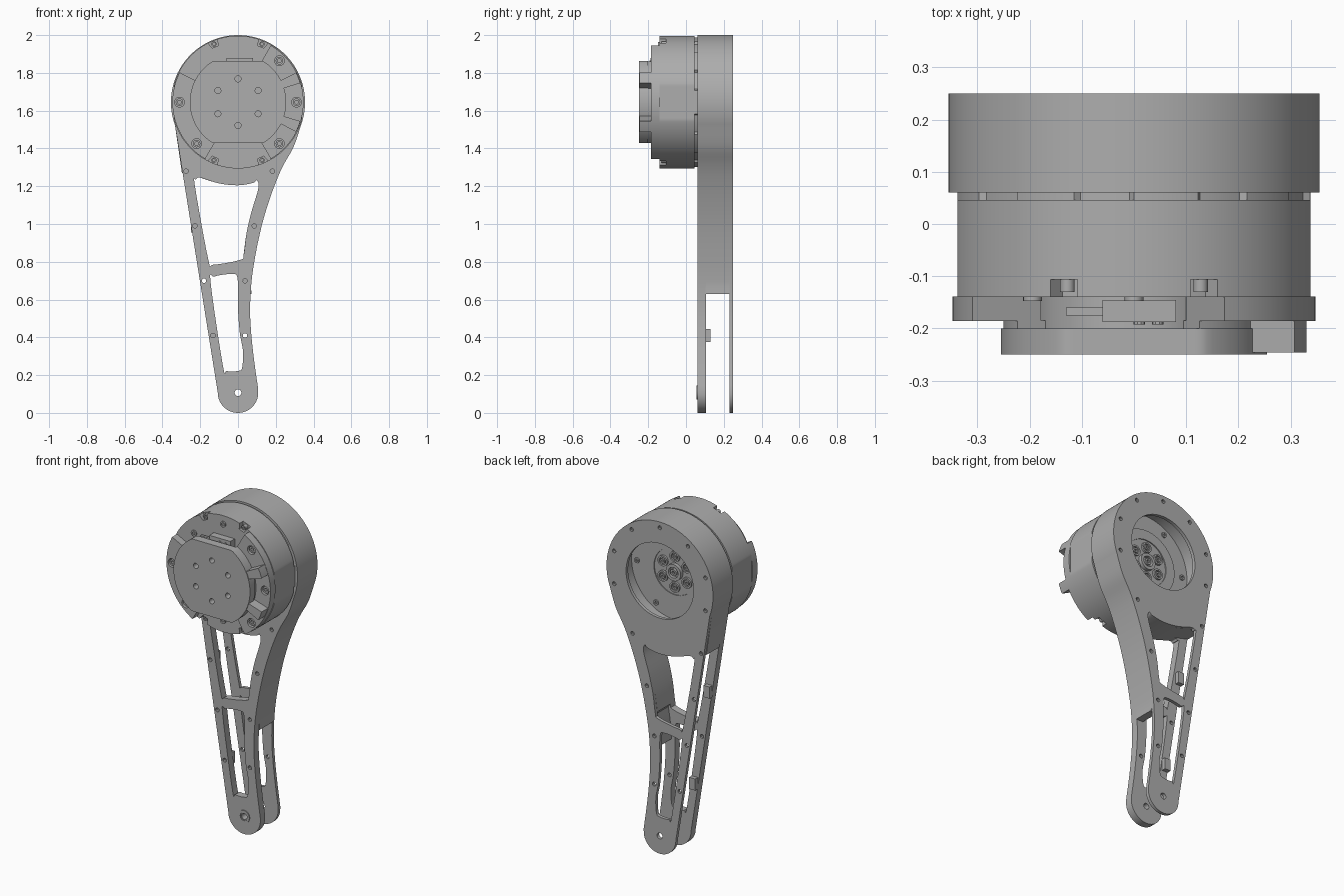
import bpy, bmesh
from math import sin, cos, radians, pi

cube = bpy.data.objects.get("Cube")
if cube:
    bpy.data.objects.remove(cube)

HUB_Z = 1.645      # centre height of the motor
PIVOT_Z = 0.107    # centre height of the lower pivot

grey = bpy.data.materials.new("satin grey")
grey.use_nodes = True
grey.diffuse_color = (0.42, 0.42, 0.42, 1)
bsdf = next(n for n in grey.node_tree.nodes if n.type == 'BSDF_PRINCIPLED')
bsdf.inputs["Base Color"].default_value = grey.diffuse_color


def arc(r, a0, a1, n=48, x=0, z=HUB_Z):
    """Points on an arc in the xz plane, angles in degrees."""
    angles = [radians(a0 + (a1 - a0) * i / n) for i in range(n + 1)]
    return [(x + r * cos(a), z + r * sin(a)) for a in angles]


def circle(r, x=0, z=HUB_Z, n=16):
    return arc(r, 0, 360, n, x, z)[:-1]


def polar(r, deg):
    return r * cos(radians(deg)), HUB_Z + r * sin(radians(deg))


def sector(r0, r1, a0, a1):
    return arc(r1, a0, a1, 32) + arc(r0, a1, a0, 32)


def smooth(pts, closed=False, steps=5):
    """Rounded path through the points."""
    n, out = len(pts), []
    pick = (lambda i: pts[i % n]) if closed else (lambda i: pts[max(0, min(n - 1, i))])
    for i in range(n if closed else n - 1):
        a, b, c, d = (pick(i + k) for k in (-1, 0, 1, 2))
        for s in range(steps):
            t = s / steps
            out.append(tuple(b[k] + 0.5 * t * (c[k] - a[k] + t * (2 * a[k] - 5 * b[k] + 4 * c[k] - d[k]
                             + t * (3 * (b[k] - c[k]) + d[k] - a[k]))) for k in (0, 1)))
    return out if closed else out + [pts[-1]]


def slab(name, outline, y0, y1, holes=()):
    """Flat part: an xz outline with holes, extruded from y0 to y1."""
    curve = bpy.data.curves.new(name, 'CURVE')
    curve.dimensions, curve.fill_mode = '2D', 'BOTH'
    curve.extrude = (y1 - y0) / 2
    for loop in [outline, *holes]:
        spline = curve.splines.new('POLY')
        spline.points.add(len(loop) - 1)
        for p, (x, z) in zip(spline.points, loop):
            p.co = (x, z, 0, 1)
        spline.use_cyclic_u = True
    temp = bpy.data.objects.new(name + "_path", curve)
    bpy.context.collection.objects.link(temp)
    mesh = bpy.data.meshes.new_from_object(temp.evaluated_get(bpy.context.evaluated_depsgraph_get()))
    bpy.data.objects.remove(temp)
    bm = bmesh.new()
    bm.from_mesh(mesh)
    bmesh.ops.remove_doubles(bm, verts=bm.verts, dist=0.0001)
    for v in bm.verts:
        x, z, depth = v.co
        v.co = (x, (y0 + y1) / 2 - depth, z)
    bmesh.ops.recalc_face_normals(bm, faces=bm.faces)
    bm.to_mesh(mesh)
    bm.free()
    mesh.materials.clear()
    mesh.materials.append(grey)
    obj = bpy.data.objects.new(name, mesh)
    bpy.context.collection.objects.link(obj)
    bpy.ops.object.select_all(action='DESELECT')
    obj.select_set(True)
    bpy.context.view_layer.objects.active = obj
    bpy.ops.object.shade_smooth_by_angle(angle=radians(30))
    return obj


def rect(x0, x1, z0, z1):
    return [(x0, z0), (x1, z0), (x1, z1), (x0, z1)]


# Arm outline: straight on one side, concave on the other
right_edge = smooth([(.107, .125), (.085, .28), (.07, .42), (.064, .55), (.072, .7), (.095, .85),
                     (.128, 1), (.167, 1.13), (.21, 1.245), (.245, 1.32), (.295, 1.41), (.334, 1.525)])
arm = right_edge + arc(.355, -19, 200, 90) + arc(.107, 180, 355, 32, 0, PIVOT_Z)

# Windows through both plates
window_right = [(.1, 1.232), (.108, 1.19), (.07, 1.06), (.045, .95), (.03, .84)]
window_top = [(-.2, 1.245), (-.1, 1.215), (0, 1.205), (.08, 1.218)]
upper_window = smooth(window_top + window_right
                      + [(.012, .81), (-.13, .785), (-.157, .81), (-.228, 1.2), (-.222, 1.235)], True)
lower_window = smooth([(-.145, .69), (-.125, .722), (-.03, .735), (-.002, .71), (0, .55), (.01, .42),
                       (.026, .33), (.022, .24), (0, .222), (-.06, .222), (-.08, .25)], True)

# Screw holes along the arm and round the housing
arm_holes = [(-.275, 1.28), (.182, 1.28), (-.228, .99), (.086, .99),
             (-.18, .7), (.037, .7), (-.132, .41), (.037, .41)]
screws = [circle(.012, x, z, 10) for x, z in arm_holes]
rim_screws = [circle(.012, *polar(.32, a), 10) for a in range(-18, 200, 36)]
pivot = circle(.018, 0, PIVOT_Z)
shared = [upper_window, lower_window, pivot] + screws

slab("front_plate", arm, .06, .105, shared + [circle(.3, n=72)])
slab("back_plate", arm, .23, .25, shared + rim_screws + [circle(.225, n=72)])
slab("pivot_ring", circle(.037, 0, PIVOT_Z, 32), .055, .06, [circle(.024, 0, PIVOT_Z, 24)])

# Housing wall between the plates, running down the concave side
wall_outer = [p for p in right_edge if p[1] > .64]
wall_inner = [(p[0] - .045, p[1]) for p in wall_outer if p[1] < .83]
wall = ([(.071, .63)] + wall_outer + arc(.355, -19, 200, 90) + [(-.297, 1.27), (-.24, 1.255)]
        + smooth(window_top + window_right) + wall_inner[::-1] + [(.024, .63)])
slab("housing_wall", wall, .104, .231, [circle(.29, n=72)])

# Small spacer lugs on the inside of the front plate
for i, (x, z) in enumerate([(-.228, .99), (-.132, .41)]):
    slab(f"spacer_lug_{i}", rect(x - .02, x + .02, z - .035, z + .035), .1, .13)


def motor_rim(radius, notches=(), depth=0.0, width=3.5):
    """Round motor outline with flat sides and optional edge notches."""
    pts = []
    for i in range(240):
        a = i * 1.5
        r = radius - (depth if any(abs(a - n) < width for n in notches) else 0)
        x, z = polar(r, a)
        pts.append((max(-.338, min(.338, x)), z))
    return pts


# Motor body
sockets = (67.5, 112.5, 247.5, 292.5)
slab("motor_body", motor_rim(.351), -.106, .046)
slab("motor_front_band", motor_rim(.351, sockets, .034), -.14, -.104)
slab("motor_gap_ring", motor_rim(.343, range(20, 360, 40), .012, 9), .045, .061)
for i, a in enumerate(sockets):
    slab(f"socket_screw_{i}", circle(.014, *polar(.333, a)), -.13, -.1, [circle(.007, *polar(.333, a), 6)])

# Output hub seen through the back opening
slab("output_disc", circle(.295, n=72), .05, .1)
slab("output_ring", circle(.2, n=64), .1, .106, [circle(.14, n=48)])
slab("hub_boss", circle(.05, n=32), .1, .122, [circle(.032, n=24)])
slab("hub_pin", circle(.02), .1, .122, [circle(.01, n=10)])
for i in range(6):
    x, z = polar(.092, i * 60 + 30)
    slab(f"hub_bolt_ring_{i}", circle(.032, x, z, 20), .1, .112, [circle(.022, x, z, 16)])
    slab(f"hub_bolt_{i}", circle(.015, x, z), .1, .112, [circle(.007, x, z, 6)])
    x, z = polar(.255, i * 60)
    slab(f"output_screw_{i}", circle(.016, x, z), .1, .108, [circle(.008, x, z, 6)])

# Front flange ears with bolts
for side, a0, a1, bolts in (("left", -60, 60, (-45, 0, 45)), ("right", 153, 240, (180, 225))):
    spots = [polar(.31, a) for a in bolts]
    slab(f"flange_ear_{side}", sector(.2, .347, a0, a1), -.186, -.139, [circle(.026, *s) for s in spots])
    slab(f"cap_support_{side}", sector(.19, .25, a0, a1), -.201, -.185)
    for i, s in enumerate(spots):
        slab(f"flange_bolt_{side}_{i}", circle(.02, *s), -.178, -.139, [circle(.011, *s, 6)])

# Paired prongs
for name, a in (("upper", 17), ("lower", -27)):
    slab(f"prong_{name}", sector(.245, .345, a, a + 10), -.246, -.185)

# Front cap with flats above and below, on its hub
cap = [(x, max(HUB_Z - .217, min(HUB_Z + .218, z))) for x, z in circle(.255, n=120)]
slab("front_cap", cap, -.25, -.2, [circle(.016, *polar(.123, a)) for a in range(30, 390, 60)])
slab("cap_hub", circle(.19, n=64), -.201, -.139)

# Connector and small marks in the upper and lower recesses
slab("connector", rect(-.06, .08, HUB_Z + .17, HUB_Z + .235), -.188, -.145)
for x in (.01, .045):
    slab("connector_pin", circle(.011, x, HUB_Z + .21, 10), -.192, -.187)
slab("cable_clip", rect(-.13, -.06, HUB_Z + .18, HUB_Z + .21), -.175, -.16)
for i, (r, a) in enumerate([(.3, 90), (.275, 135), (.28, 270)]):
    x, z = polar(r, a)
    slab(f"recess_stud_{i}", circle(.018, x, z), -.147, -.139, [circle(.009, x, z, 10)])
